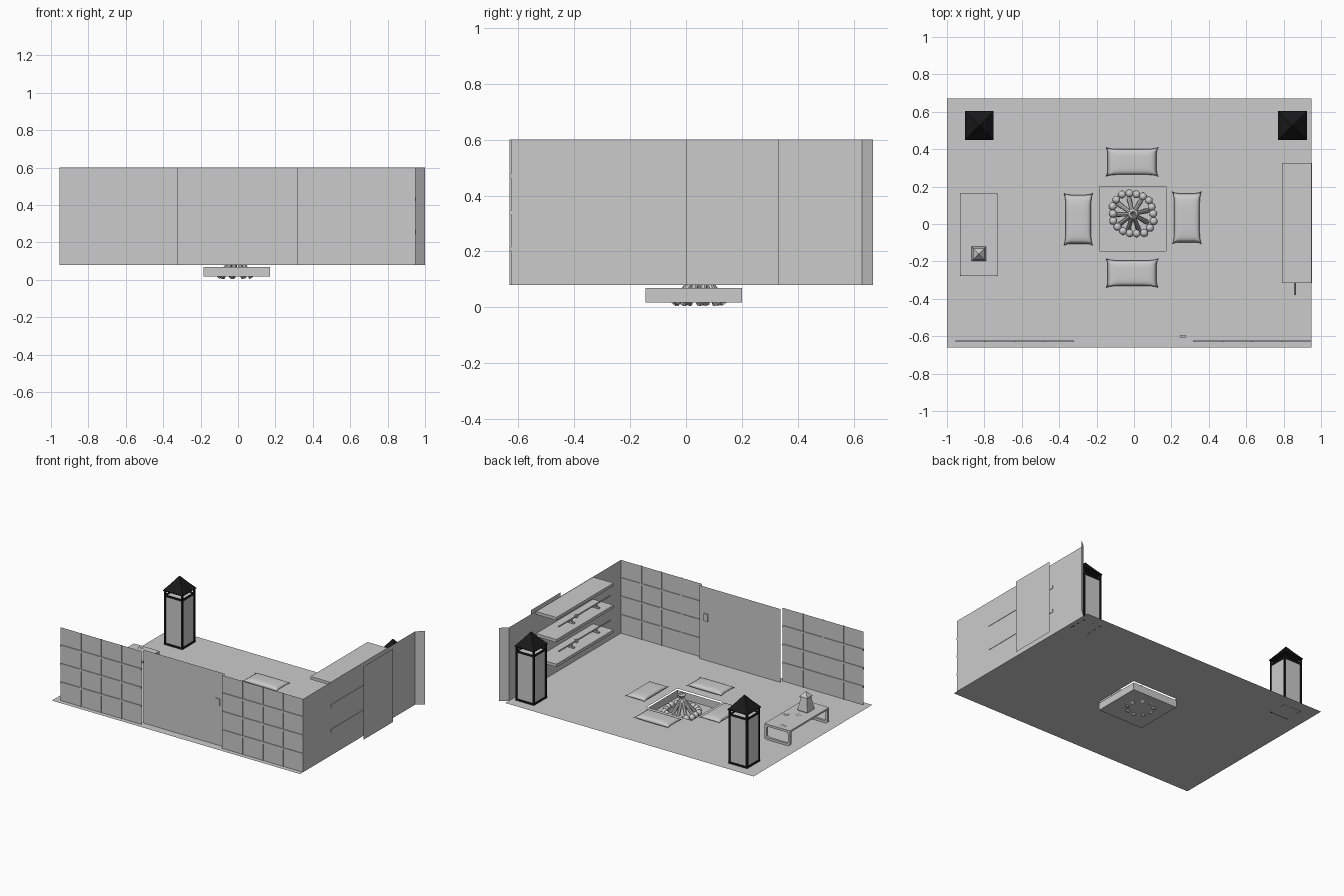
import bpy, bmesh, math, random
from mathutils import Vector

if "Cube" in bpy.data.objects:
    bpy.data.objects.remove(bpy.data.objects["Cube"])
random.seed(4)
FLOOR, TOP = 0.08, 0.60

black = bpy.data.materials.new("black_lacquer")
black.diffuse_color = (0.01, 0.01, 0.01, 1)
black.use_nodes = True
black.node_tree.nodes["Principled BSDF"].inputs["Base Color"].default_value = black.diffuse_color


def finish(bm, name, mat=None, smooth=False):
    me = bpy.data.meshes.new(name)
    bm.to_mesh(me)
    bm.free()
    ob = bpy.data.objects.new(name, me)
    bpy.context.collection.objects.link(ob)
    if mat:
        me.materials.append(mat)
    if smooth:
        for p in me.polygons:
            p.use_smooth = True
    return ob


def add_box(bm, x0, x1, y0, y1, z0, z1):
    r = bmesh.ops.create_cube(bm, size=1)
    for v in r["verts"]:
        v.co = Vector(((x0 + x1) / 2 + v.co.x * (x1 - x0), (y0 + y1) / 2 + v.co.y * (y1 - y0),
                       (z0 + z1) / 2 + v.co.z * (z1 - z0)))


def box(name, *b, mat=None):
    bm = bmesh.new()
    add_box(bm, *b)
    return finish(bm, name, mat)


def face(bm, pts):
    return bm.faces.new([bm.verts.new(p) for p in pts])


def wall(name, x0, y0, x1, y1):
    bm = bmesh.new()
    face(bm, [(x0, y0, FLOOR), (x1, y1, FLOOR), (x1, y1, TOP), (x0, y0, TOP)])
    return finish(bm, name)


def rod(bm, a, b, r0, r1, n=8):
    a, b = Vector(a), Vector(b)
    m = (b - a).to_track_quat('Z', 'Y').to_matrix().to_4x4()
    m.translation = (a + b) / 2
    bmesh.ops.create_cone(bm, cap_ends=True, segments=n, radius1=r0, radius2=r1,
                          depth=(b - a).length, matrix=m)


def loft_square(bm, cx, cy, rings):
    """Stacked square sections given as (half width, z)."""
    loops = [[bm.verts.new((cx + sx * h, cy + sy * h, z)) for sx, sy in
              ((-1, -1), (1, -1), (1, 1), (-1, 1))] for h, z in rings]
    for a, b in zip(loops, loops[1:]):
        for i in range(4):
            bm.faces.new((a[i], a[(i + 1) % 4], b[(i + 1) % 4], b[i]))
    bm.faces.new(loops[0][::-1])
    bm.faces.new(loops[-1])


# floor with square hole for the hearth
PX0, PX1, PY0, PY1 = -0.185, 0.17, -0.145, 0.20
xs, ys = (-1, PX0, PX1, 0.95), (-0.66, PY0, PY1, 0.67)
bm = bmesh.new()
for i in range(3):
    for j in range(3):
        if (i, j) != (1, 1):
            face(bm, [(xs[i], ys[j], FLOOR), (xs[i + 1], ys[j], FLOOR),
                      (xs[i + 1], ys[j + 1], FLOOR), (xs[i], ys[j + 1], FLOOR)])
bmesh.ops.remove_doubles(bm, verts=bm.verts, dist=1e-5)
finish(bm, "floor")

# hearth tray, open on top
bm = bmesh.new()
add_box(bm, PX0, PX1, PY0, PY1, 0.017, 0.069)
bm.normal_update()
bmesh.ops.delete(bm, geom=[f for f in bm.faces if f.normal.z > 0.9], context='FACES_ONLY')
finish(bm, "hearth_tray")

# ring of stones and stacked logs
FX, FY = -0.005, 0.055
bm = bmesh.new()
for i in range(18):
    a = math.tau * i / 18
    r = 0.112 + random.uniform(-0.008, 0.008)
    res = bmesh.ops.create_uvsphere(bm, u_segments=12, v_segments=8, radius=0.021)
    bmesh.ops.translate(bm, verts=res["verts"],
                        vec=(FX + r * math.cos(a), FY + r * math.sin(a), 0.045))
finish(bm, "hearth_stones", smooth=True)
bm = bmesh.new()
for i in range(9):
    a = math.tau * i / 9 + 0.3
    c, s = math.cos(a), math.sin(a)
    rod(bm, (FX - 0.01 + 0.092 * c, FY - 0.01 + 0.092 * s, 0.012),
        (FX - 0.02 * c, FY - 0.02 * s, 0.165), 0.013, 0.01)
finish(bm, "hearth_logs")

# front: two lattice screens with a plain sliding door between
for side, x0, x1 in (("left", -0.955, -0.32), ("right", 0.315, 0.95)):
    wall(f"screen_{side}_paper", x0, -0.627, x1, -0.627)
    bm = bmesh.new()
    for k in range(1, 4):
        x = x0 + (x1 - x0) * k / 4
        add_box(bm, x - 0.005, x + 0.005, -0.631, -0.623, FLOOR, TOP)
        z = FLOOR + 0.131 * k - 0.003
        add_box(bm, x0, x1, -0.632, -0.622, z - 0.007, z + 0.007)
    finish(bm, f"screen_{side}_lattice")
wall("sliding_door", -0.32, -0.602, 0.315, -0.602)
box("door_handle", 0.247, 0.279, -0.608, -0.594, 0.36, 0.412)

# right side wall, outer sliding panel and angled end strip
wall("right_wall", 0.95, -0.627, 0.95, 0.63)
wall("right_outer_panel", 0.985, 0.0, 0.985, 0.332)
wall("right_end_strip", 0.95, 0.63, 1.0, 0.67)

# shelves with slender display pieces on stands
for i, z in enumerate((0.245, 0.42, 0.577)):
    box(f"shelf_{i}", 0.79, 0.953 if i < 2 else 0.949, -0.315, 0.325, z, z + 0.021)
    if i < 2:
        zt = z + 0.021
        bm = bmesh.new()
        rod(bm, (0.86, -0.38, zt + 0.025), (0.86, 0.2, zt + 0.025), 0.005, 0.005)
        rod(bm, (0.86, -0.002, zt + 0.025), (0.86, 0.004, zt + 0.025), 0.014, 0.014, 12)
        finish(bm, f"display_rod_{i}")
        bm = bmesh.new()
        for y in (-0.22, 0.06):
            add_box(bm, 0.835, 0.885, y - 0.008, y + 0.008, zt, zt + 0.008)
            add_box(bm, 0.853, 0.867, y - 0.006, y + 0.006, zt, zt + 0.024)
        finish(bm, f"display_stand_{i}")

# floor lanterns
for side, cx in (("left", -0.827), ("right", 0.848)):
    cy = 0.526
    bm = bmesh.new()
    loft_square(bm, cx, cy, [(0.077, 0.461), (0.077, 0.466), (0.038, 0.512), (0.003, 0.557)])
    for sx in (-1, 1):
        for sy in (-1, 1):
            px, py = cx + sx * 0.067, cy + sy * 0.067
            add_box(bm, px - 0.006, px + 0.006, py - 0.006, py + 0.006, FLOOR, 0.462)
        for z in (FLOOR, 0.42):
            px, py = cx + sx * 0.067, cy + sx * 0.067
            add_box(bm, px - 0.005, px + 0.005, cy - 0.067, cy + 0.067, z, z + 0.012)
            add_box(bm, cx - 0.067, cx + 0.067, py - 0.005, py + 0.005, z, z + 0.012)
    finish(bm, f"lantern_{side}_frame", black)
    box(f"lantern_{side}_shade", cx - 0.067, cx + 0.067, cy - 0.067, cy + 0.067, 0.085, 0.425)


# cushions: pinched corners, bowed edges, puffed middle
def cushion(name, cx, cy, lx, ly, h=0.036):
    bm = bmesh.new()
    n = 16
    for s in (-1, 1):
        g = [[None] * (n + 1) for _ in range(n + 1)]
        for i in range(n + 1):
            for j in range(n + 1):
                u, v = 2 * i / n - 1, 2 * j / n - 1
                puff = ((1 - u ** 4) * (1 - v ** 4)) ** 0.5
                x = u * (lx - 0.010 * (1 - v ** 6))
                y = v * (ly - 0.010 * (1 - u ** 6))
                g[i][j] = bm.verts.new((cx + x, cy + y, FLOOR + h / 2 + s * puff * h / 2))
        for i in range(n):
            for j in range(n):
                q = (g[i][j], g[i + 1][j], g[i + 1][j + 1], g[i][j + 1])
                bm.faces.new(q if s > 0 else q[::-1])
    bmesh.ops.remove_doubles(bm, verts=bm.verts, dist=1e-5)
    finish(bm, name, smooth=True)


cushion("cushion_back", -0.01, 0.332, 0.141, 0.078)
cushion("cushion_front", -0.01, -0.263, 0.141, 0.078)
cushion("cushion_left", -0.298, 0.025, 0.078, 0.141)
cushion("cushion_right", 0.283, 0.033, 0.078, 0.141)

# low table: thin top on two rounded loop legs
TX, TZ = -0.83, 0.19
box("table_top", TX - 0.1, TX + 0.1, -0.275, 0.16, TZ - 0.012, TZ)


def rounded(hx, z0, z1, r):
    pts = []
    for sx, z, a0 in ((1, z0 + r, -90), (1, z1 - r, 0), (-1, z1 - r, 90), (-1, z0 + r, 180)):
        for k in range(5):
            a = math.radians(a0 + 22.5 * k)
            pts.append((TX + sx * (hx - r) + r * math.cos(a), z + r * math.sin(a)))
    return pts


for name, y in (("front", -0.269), ("back", 0.154)):
    outer, inner = rounded(0.1, FLOOR, TZ, 0.02), rounded(0.083, FLOOR + 0.016, TZ - 0.016, 0.012)
    bm = bmesh.new()
    rows = [[bm.verts.new((x, y + dy, z)) for x, z in pts] for pts, dy in
            ((outer, -0.008), (outer, 0.008), (inner, 0.008), (inner, -0.008))]
    for k in range(4):
        a, b = rows[k], rows[(k + 1) % 4]
        for i in range(20):
            bm.faces.new((a[i], a[(i + 1) % 20], b[(i + 1) % 20], b[i]))
    bmesh.ops.recalc_face_normals(bm, faces=bm.faces)
    finish(bm, f"table_leg_{name}")

# scattered leaves on the table
bm = bmesh.new()
for k in range(26):
    x, y, a = TX + random.uniform(-.075, .075), random.uniform(-.09, .135), random.uniform(0, 6)
    z = TZ + 0.002 + 0.0001 * k
    face(bm, [(x + r * math.cos(a + math.pi * i / 5), y + r * math.sin(a + math.pi * i / 5), z)
              for i, r in enumerate((0.024, 0.006) * 5)])
finish(bm, "table_leaves")

# small table lamp
bm = bmesh.new()
loft_square(bm, TX, -0.16, [(0.036, TZ), (0.039, TZ + 0.008), (0.023, TZ + 0.095)])
loft_square(bm, TX, -0.16, [(0.03, TZ + 0.095), (0.03, TZ + 0.1), (0.003, TZ + 0.13)])
finish(bm, "table_lamp")
